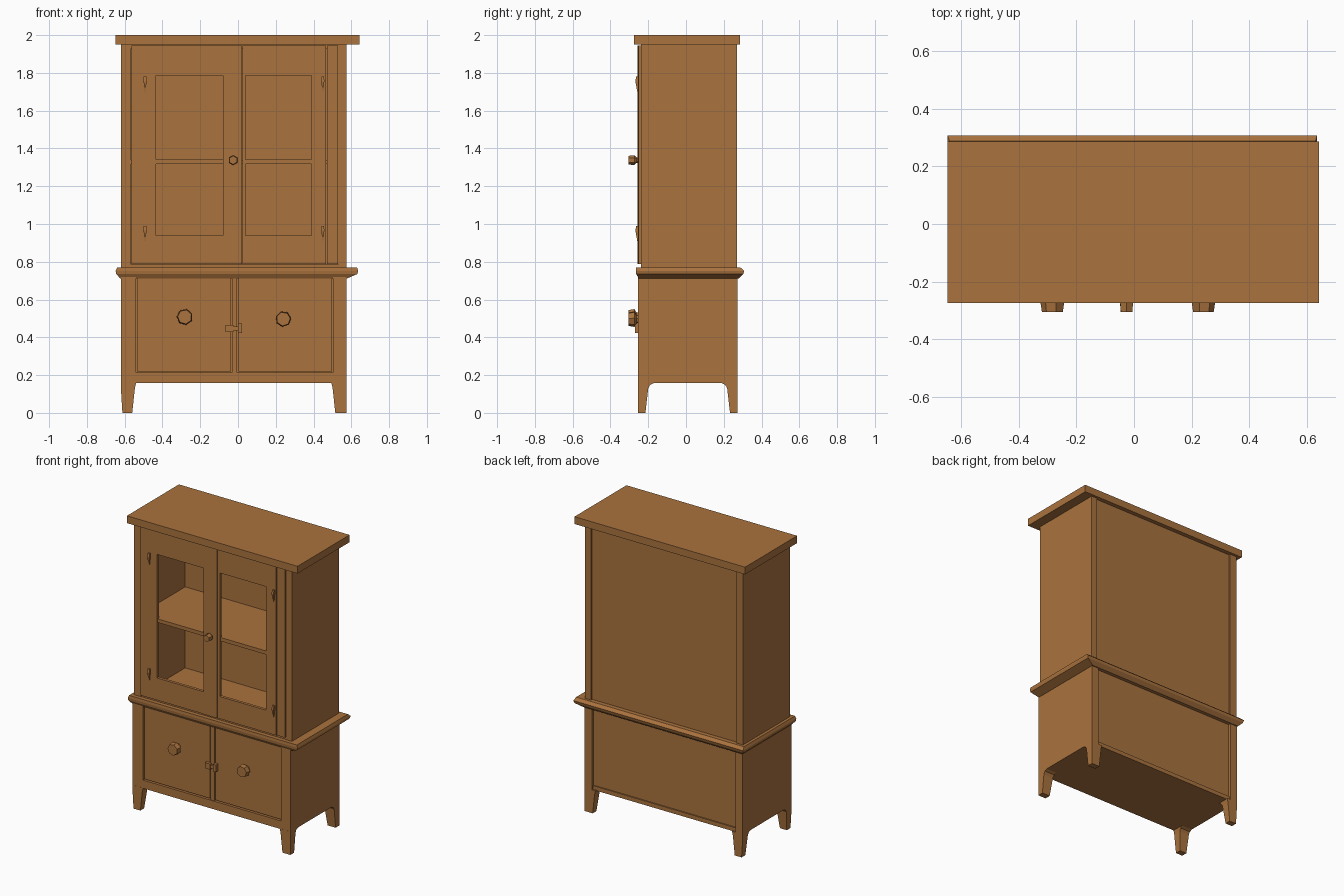
import bpy, bmesh, math
from mathutils import Matrix, Vector

if "Cube" in bpy.data.objects:
    bpy.data.objects.remove(bpy.data.objects["Cube"])

wood = bpy.data.materials.new("warm brown wood")
wood.diffuse_color = (0.40, 0.17, 0.048, 1)
wood.use_nodes = True
wood.node_tree.nodes["Principled BSDF"].inputs["Base Color"].default_value = wood.diffuse_color


def finish(name, bm):
    bmesh.ops.recalc_face_normals(bm, faces=bm.faces)
    me = bpy.data.meshes.new(name)
    bm.to_mesh(me)
    bm.free()
    me.materials.append(wood)
    ob = bpy.data.objects.new(name, me)
    bpy.context.collection.objects.link(ob)
    return ob


def add_loft(bm, levels):
    """Stack of rectangles, each level is (z, x0, x1, y0, y1)."""
    rings = [[bm.verts.new(p) for p in ((a, c, z), (b, c, z), (b, d, z), (a, d, z))]
             for z, a, b, c, d in levels]
    bm.faces.new(rings[0][::-1])
    bm.faces.new(rings[-1])
    for lo, hi in zip(rings, rings[1:]):
        for i in range(4):
            j = (i + 1) % 4
            bm.faces.new((lo[i], lo[j], hi[j], hi[i]))


def loft(name, levels):
    bm = bmesh.new()
    add_loft(bm, levels)
    return finish(name, bm)


def boxes(name, *dims):
    """One object from boxes given as (x0, x1, y0, y1, z0, z1)."""
    bm = bmesh.new()
    for a, b, c, d, e, f in dims:
        add_loft(bm, [(e, a, b, c, d), (f, a, b, c, d)])
    return finish(name, bm)


def knob(name, x, z, r, sides, tilt=0.0):
    """Turned knob along -y, profile of (radius, y)."""
    bm = bmesh.new()
    rings = []
    for k, y in ((0.5, -0.235), (0.55, -0.262), (1, -0.273), (0.88, -0.305)):
        ring = []
        for i in range(sides):
            a = 2 * math.pi * i / sides + tilt
            ring.append(bm.verts.new((x + r * k * math.cos(a), y, z + r * k * math.sin(a))))
        rings.append(ring)
    for lo, hi in zip(rings, rings[1:]):
        for i in range(sides):
            j = (i + 1) % sides
            bm.faces.new((lo[i], lo[j], hi[j], hi[i]))
    bm.faces.new(rings[0])
    bm.faces.new(rings[-1])
    return finish(name, bm)


XL, XR = -0.62, 0.575      # outer sides of the carcass

# Top board and waist moulding
boxes("top_board", (-0.648, 0.643, -0.275, 0.287, 1.95, 2.0))
loft("waist_moulding", [(0.712, XL - 0.003, XR + 0.003, -0.25, 0.28),
                        (0.735, -0.645, 0.632, -0.264, 0.303),
                        (0.752, -0.648, 0.636, -0.266, 0.308),
                        (0.77, -0.64, 0.63, -0.264, 0.288)])

# Upper carcass, hollow behind the glassless doors
boxes("upper_side_left", (XL, -0.566, -0.238, 0.27, 0.765, 1.952))
boxes("upper_side_right", (0.53, XR, -0.238, 0.27, 0.765, 1.952))
boxes("upper_back_panel", (-0.57, 0.534, 0.238, 0.258, 0.765, 1.952))
boxes("upper_floor", (-0.57, 0.534, -0.236, 0.24, 0.766, 0.786))
boxes("upper_ceiling", (-0.57, 0.534, -0.236, 0.24, 1.93, 1.951))
boxes("upper_shelf", (-0.57, 0.534, -0.236, 0.24, 1.317, 1.34))

# Upper doors: frames around the window openings
ZB, ZT, W0, W1 = 0.788, 1.945, 0.94, 1.785
F, B = -0.254, -0.234
boxes("upper_door_left",
      (-0.565, -0.435, F, B, ZB, ZT),
      (-0.435, -0.08, F, B, ZB, W0),
      (-0.435, -0.08, F, B, W1, ZT),
      (-0.435, -0.08, -0.248, B, 1.317, 1.342))
boxes("upper_door_right",
      (0.024, 0.04, F, B, ZB, ZT),
      (0.39, 0.466, F, B, ZB, ZT),
      (0.04, 0.39, F, B, ZB, W0),
      (0.04, 0.39, F, B, W1, ZT),
      (0.04, 0.39, -0.248, B, 1.317, 1.342))
boxes("meeting_stile", (-0.08, 0.02, -0.258, B, ZB, ZT))
boxes("right_jamb", (0.47, 0.53, -0.251, B, ZB, ZT))

# Pointed hinges on the upper doors
for side, x in (("left", -0.492), ("right", 0.449)):
    for place, z in (("lower", 0.91), ("upper", 1.70)):
        loft(f"hinge_{side}_{place}", [(z, x - 0.002, x + 0.002, -0.258, -0.25),
                                       (z + 0.055, x - 0.008, x + 0.008, -0.268, -0.25),
                                       (z + 0.08, x - 0.007, x + 0.007, -0.264, -0.25)])

# Lower carcass with face frame and back posts
boxes("lower_body", (XL, XR, -0.232, 0.256, 0.157, 0.735))
boxes("lower_face_frame",
      (XL, -0.54, -0.254, -0.23, 0.157, 0.735),
      (0.503, XR, -0.254, -0.23, 0.157, 0.735),
      (-0.54, 0.503, -0.254, -0.23, 0.157, 0.213),
      (-0.54, 0.503, -0.252, -0.23, 0.724, 0.735),
      (-0.032, -0.004, -0.25, -0.23, 0.213, 0.724))
boxes("lower_back_frame",
      (XL, -0.565, 0.254, 0.273, 0.157, 0.735),
      (0.52, XR, 0.254, 0.273, 0.157, 0.735),
      (-0.565, 0.52, 0.254, 0.264, 0.157, 0.185))

# Lower doors
boxes("lower_door_left", (-0.534, -0.038, -0.246, -0.23, 0.219, 0.72))
boxes("lower_door_right", (0.002, 0.497, -0.246, -0.23, 0.219, 0.72))

# Four tapered legs flaring into the apron
for sx, xo in ((1, XL), (-1, XR)):
    for sy, yo in ((1, -0.255), (-1, 0.273)):
        levels = []
        for z, wx, wy in ((0, 0.052, 0.04), (0.13, 0.066, 0.055),
                          (0.148, 0.07, 0.065), (0.16, 0.073, 0.09)):
            xs = sorted((xo + sx * (0.008 if z == 0 and sx > 0 else 0), xo + sx * (wx + 0.008)))
            ys = sorted((yo, yo + sy * wy))
            levels.append((z, *xs, *ys))
        loft(("front" if sy > 0 else "back") + "_leg_" + ("left" if sx > 0 else "right"), levels)

# Knobs and the lower latch
knob("lower_knob_left", -0.282, 0.508, 0.043, 7, 0.4)
knob("lower_knob_right", 0.24, 0.497, 0.042, 7, 0.1)
knob("upper_knob", -0.026, 1.338, 0.026, 6, 0.5)
boxes("latch", (-0.065, -0.025, -0.266, -0.24, 0.427, 0.465),
      (-0.025, 0.0, -0.261, -0.24, 0.435, 0.458),
      (0.0, 0.022, -0.27, -0.24, 0.424, 0.472))
